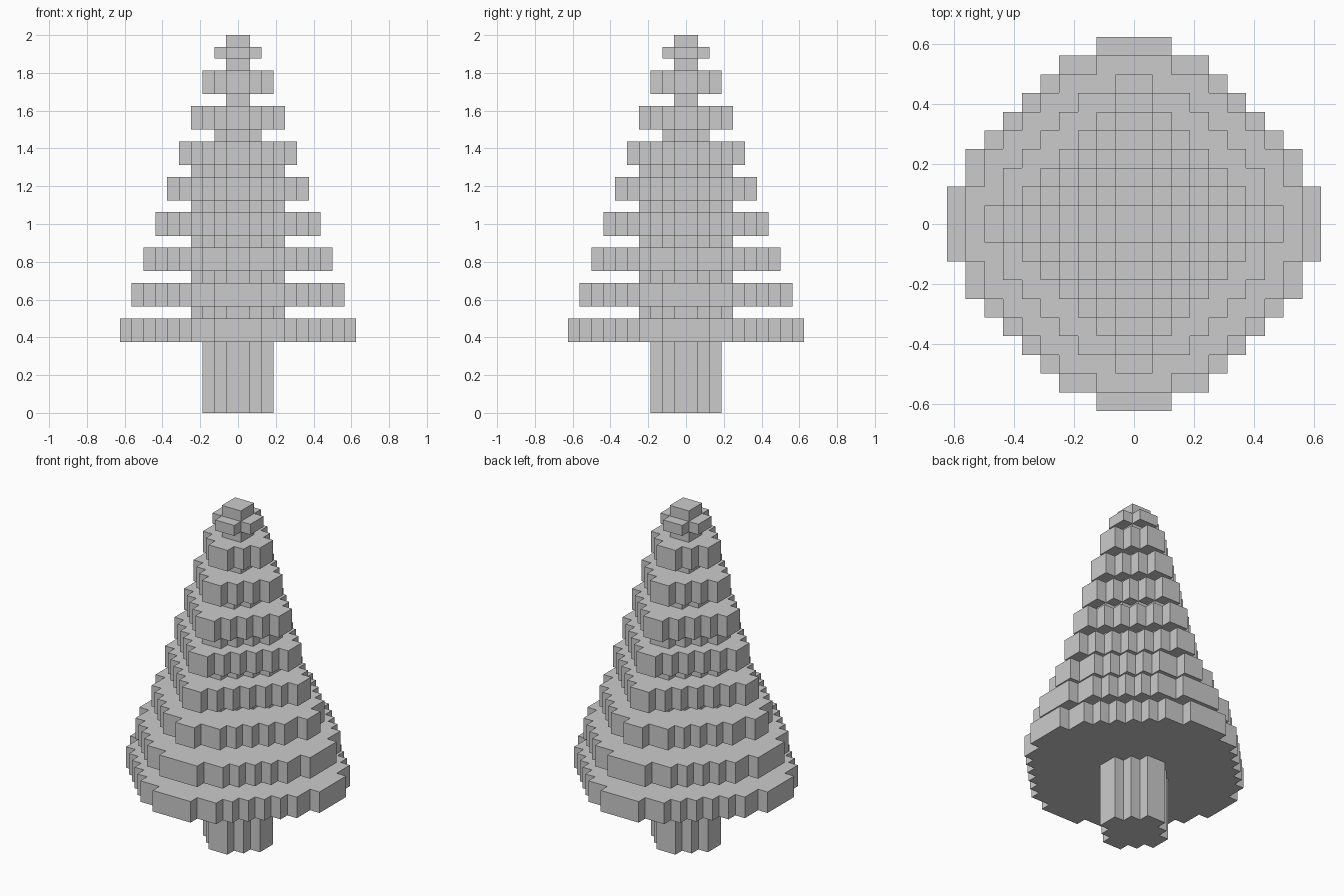
import bpy, bmesh
from mathutils import Vector

cube = bpy.data.objects.get("Cube")
if cube:
    bpy.data.objects.remove(cube, do_unlink=True)

U = 1 / 16  # edge length of one block

grey = bpy.data.materials.new("plain_grey")
grey.use_nodes = True
grey.diffuse_color = (0.6, 0.6, 0.6, 1)
grey.node_tree.nodes["Principled BSDF"].inputs["Base Color"].default_value = (0.6, 0.6, 0.6, 1)

# Half-widths of the rows, from the middle row outwards; other tiers are diamonds
ROUNDED = {
    10: [10, 10, 9, 9, 8, 7, 6, 5, 4, 2],
    9: [9, 9, 8, 8, 7, 6, 5, 4, 2],
    8: [8, 7, 7, 6, 5, 4, 3, 1],
}


def layer(radius, bottom, top):
    """Blocks of one stepped disc between two heights."""
    rows = ROUNDED.get(radius, range(radius, 0, -1))
    cells = set()
    for i, half in enumerate(rows):
        for y in (i, -i - 1):
            cells |= {(x, y, z) for x in range(-half, half) for z in range(bottom, top)}
    return cells


# Trunk, branch tiers of shrinking radius, narrow cores between them, and tip
parts = {"trunk": layer(3, 0, 6)}
for n in range(9):
    radius, z = 10 - n, 6 + 3 * n
    thick = 1 if radius == 2 else 2
    parts[f"branch_tier_{n + 1}"] = layer(radius, z, z + thick)
    if n < 8:
        core = 4 if n < 5 else 2 if n == 5 else 1
        parts[f"core_{n + 1}"] = layer(core, z + 2, z + 3)
parts["tip"] = layer(1, 31, 32)
solid = set().union(*parts.values())


def build(name, cells):
    """Mesh only the block sides that are open to the air."""
    bm = bmesh.new()
    for cell in sorted(cells):
        for axis in range(3):
            for sign in (-1, 1):
                step = [0, 0, 0]
                step[axis] = sign
                if tuple(c + s for c, s in zip(cell, step)) in solid:
                    continue
                a, b = Vector((0, 0, 0)), Vector((0, 0, 0))
                a[(axis + 1) % 3] = b[(axis + 2) % 3] = 1
                corner = Vector(cell)
                corner[axis] += max(sign, 0)
                quad = [corner, corner + a, corner + a + b, corner + b]
                if sign < 0:
                    quad.reverse()
                bm.faces.new([bm.verts.new(p * U) for p in quad])
    bmesh.ops.remove_doubles(bm, verts=bm.verts, dist=U / 10)
    mesh = bpy.data.meshes.new(name)
    bm.to_mesh(mesh)
    bm.free()
    mesh.materials.append(grey)
    bpy.context.collection.objects.link(bpy.data.objects.new(name, mesh))


for name, cells in parts.items():
    build(name, cells)
